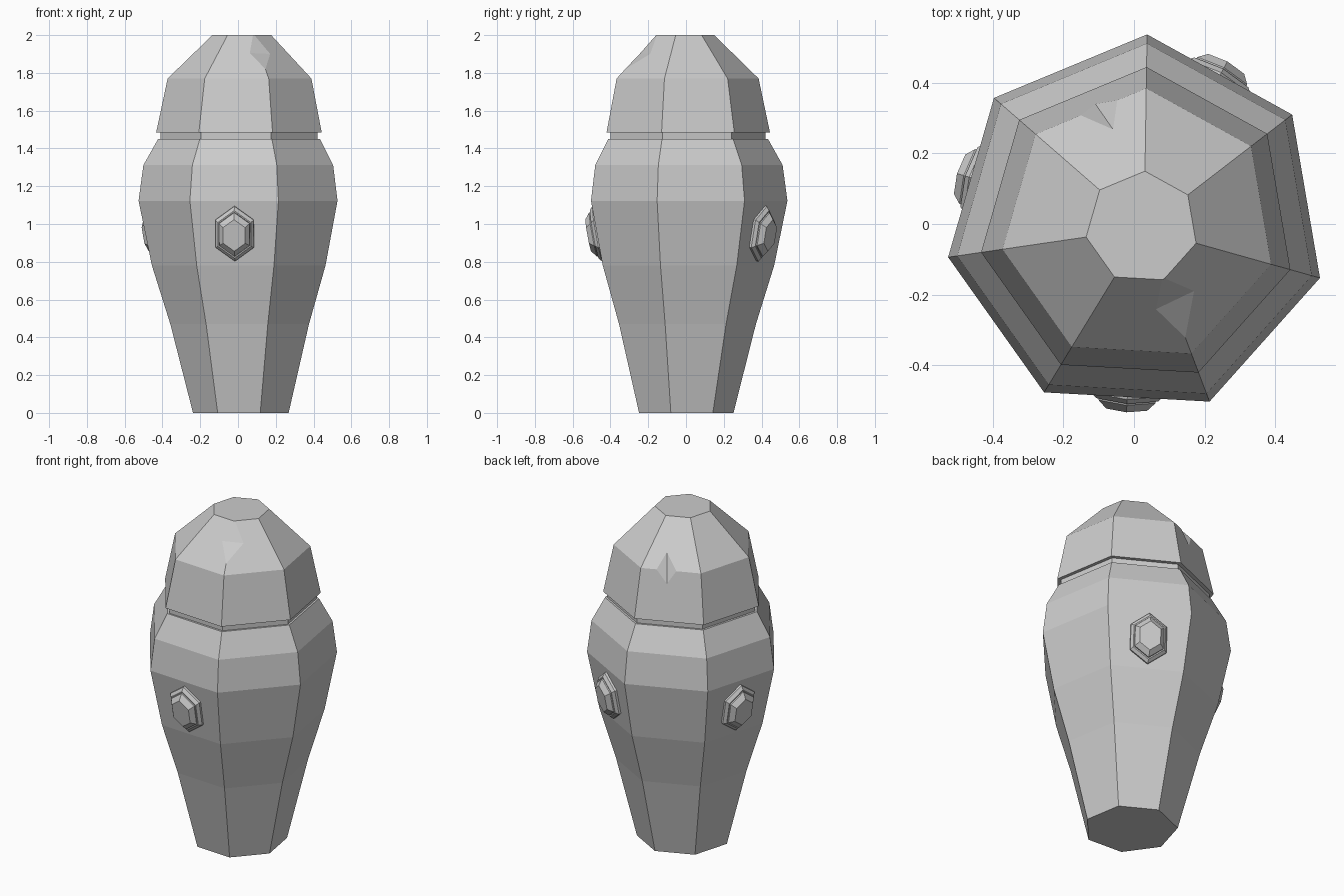
import bpy, bmesh, math
from mathutils import Vector, Matrix

if "Cube" in bpy.data.objects:
    bpy.data.objects.remove(bpy.data.objects["Cube"])

SIDES = 7
START = math.radians(86.8)
STEP = 2 * math.pi / SIDES

stone = bpy.data.materials.new("grey_stone")
stone.use_nodes = True
stone.diffuse_color = (0.6, 0.6, 0.6, 1)
stone.node_tree.nodes["Principled BSDF"].inputs["Base Color"].default_value = (0.6, 0.6, 0.6, 1)


def centre(r):
    """The axis leans slightly: narrow rings sit a little off centre."""
    return Vector((0.0285 - 0.04 * r, -0.013 + 0.018 * r, 0))


def finish(name, bm, matrix=Matrix()):
    bmesh.ops.recalc_face_normals(bm, faces=bm.faces)
    mesh = bpy.data.meshes.new(name)
    bm.to_mesh(mesh)
    bm.free()
    mesh.materials.append(stone)
    obj = bpy.data.objects.new(name, mesh)
    obj.matrix_world = matrix
    bpy.context.scene.collection.objects.link(obj)
    return obj


def loft(name, rings, matrix=Matrix()):
    """Skin a list of point rings and cap both ends."""
    bm = bmesh.new()
    loops = [[bm.verts.new(p) for p in ring] for ring in rings]
    for a, b in zip(loops, loops[1:]):
        n = len(a)
        for i in range(n):
            j = (i + 1) % n
            bm.faces.new((a[i], a[j], b[j], b[i]))
    bm.faces.new(loops[0])
    bm.faces.new(loops[-1])
    return finish(name, bm, matrix)


def heptagon(r, z):
    c = centre(r)
    return [c + Vector((r * math.cos(START + i * STEP), r * math.sin(START + i * STEP), z))
            for i in range(SIDES)]


def chip(target, left, right, ends, pivot):
    """Cut a tetrahedral notch whose inner crease passes through the pivot."""
    bm = bmesh.new()
    for p in (left, right, *ends):
        bm.verts.new(pivot + (Vector(p) - pivot) * 1.25)
    bmesh.ops.convex_hull(bm, input=bm.verts)
    cutter = finish("chip_cutter", bm)
    cutter.hide_render = True
    mod = target.modifiers.new("chip", "BOOLEAN")
    mod.operation = "DIFFERENCE"
    mod.solver = "EXACT"
    mod.object = cutter
    deps = bpy.context.evaluated_depsgraph_get()
    mesh = bpy.data.meshes.new_from_object(target.evaluated_get(deps))
    target.modifiers.clear()
    target.data = mesh
    bpy.data.objects.remove(cutter)


# Tapered jar body with a recessed neck
loft("jar_body", [heptagon(r, z) for r, z in (
    (0.26, 0), (0.377, 0.47), (0.472, 0.78), (0.541, 1.123),
    (0.516, 1.312), (0.44, 1.45), (0.427, 1.45), (0.427, 1.49))])

# Domed lid
lid = loft("lid", [heptagon(r, z) for r, z in (
    (0.45, 1.485), (0.391, 1.77), (0.16, 2.0))])

# Chipped lid edge at the front
left, right = Vector((0.065, -0.24, 1.905)), Vector((0.18, -0.185, 1.9))
chip(lid, left, right, [(0.083, -0.156, 2.0), (0.145, -0.322, 1.82)], (left + right) / 2)

# Notch in the lid shoulder at the back
angle = START + STEP / 2
out = Vector((math.cos(angle), math.sin(angle), 0))
side = Vector((math.sin(angle), -math.cos(angle), 0))


def on_face(r, s, z):
    return centre(0.39) + out * r + side * s + Vector((0, 0, z))


top, bottom = on_face(0.277, 0.039, 1.853), on_face(0.364, 0.02, 1.7)
chip(lid, on_face(0.352, -0.03, 1.77), on_face(0.352, 0.08, 1.77),
     [top, bottom], (top + bottom) / 2)

# Three faceted gems in raised hexagonal mounts
apothem = math.cos(STEP / 2)
lower, upper, gem_z = (0.472, 0.78), (0.541, 1.123), 0.95
blend = (gem_z - lower[1]) / (upper[1] - lower[1])
gem_r = lower[0] + (upper[0] - lower[0]) * blend


def hexagon(size, depth):
    return [Vector((0.79 * size * math.sin(i * math.pi / 3),
                    size * math.cos(i * math.pi / 3), depth)) for i in range(6)]


for name, index in (("front", 3), ("left_back", 6), ("right", 1)):
    a = START + (index + 0.5) * STEP
    n = Vector((math.cos(a), math.sin(a), 0))
    t = Vector((-math.sin(a), math.cos(a), 0))
    up = (n * (upper[0] - lower[0]) * apothem + Vector((0, 0, upper[1] - lower[1]))).normalized()
    normal = t.cross(up)
    place = Matrix((t, up, normal)).transposed().to_4x4()
    place.translation = centre(gem_r) + n * gem_r * apothem + Vector((0, 0, gem_z))
    loft(name + "_gem_mount", [hexagon(s, d) for s, d in (
        (0.148, -0.01), (0.148, 0.012), (0.128, 0.028), (0.12, 0.028), (0.118, 0.015))], place)
    loft(name + "_gem", [hexagon(s, d) for s, d in (
        (0.118, 0), (0.118, 0.034), (0.085, 0.06))], place)
